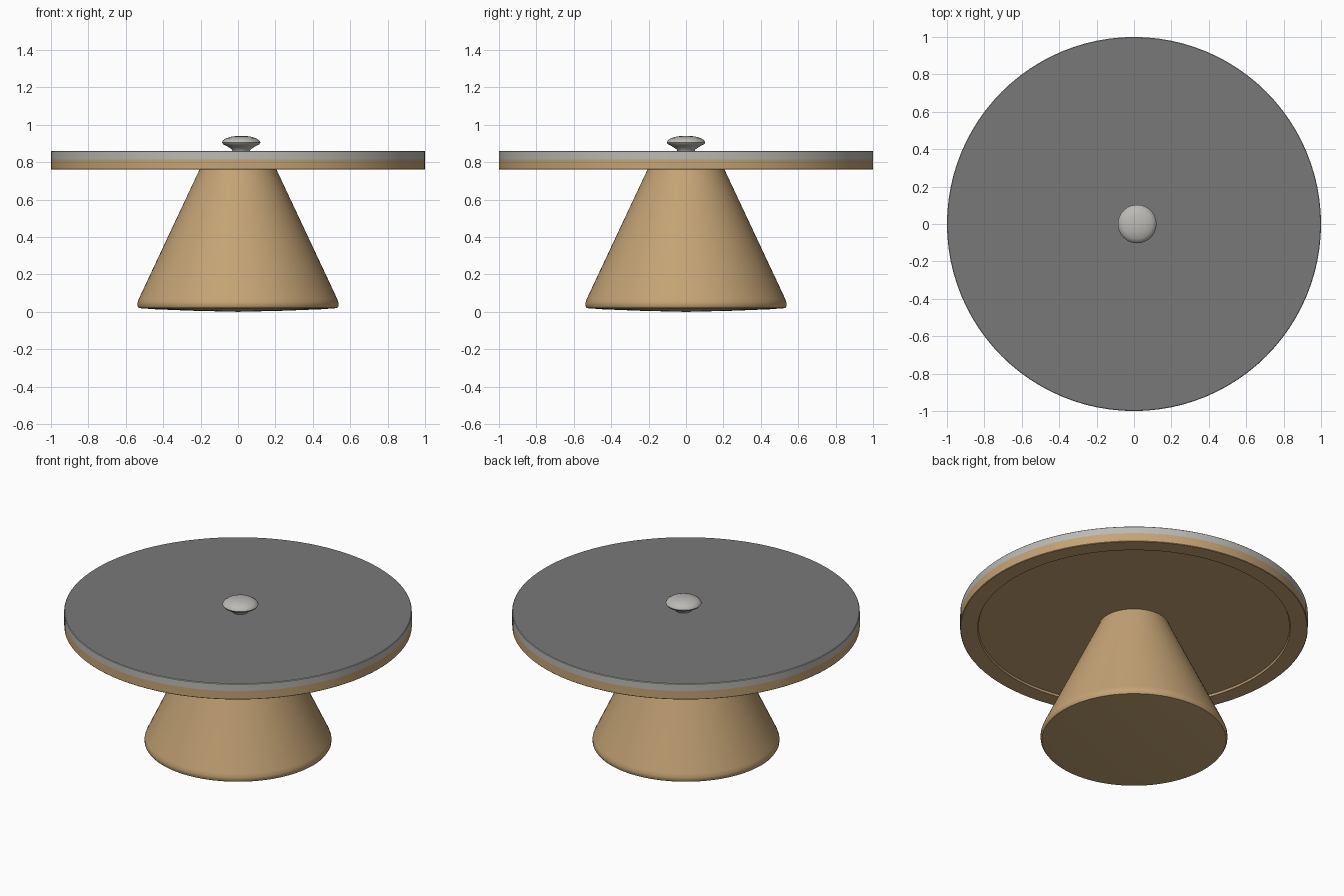
import bpy
import bmesh
import math

cube = bpy.data.objects.get("Cube")
if cube:
    bpy.data.objects.remove(cube, do_unlink=True)


def material(name, color):
    mat = bpy.data.materials.new(name)
    mat.use_nodes = True
    mat.diffuse_color = (*color, 1)
    for node in mat.node_tree.nodes:
        if node.type == 'BSDF_PRINCIPLED':
            node.inputs["Base Color"].default_value = (*color, 1)
            node.inputs["Roughness"].default_value = 0.6
    return mat


wood = material("warm wood", (0.56, 0.37, 0.18))
steel = material("light steel", (0.50, 0.49, 0.46))
dark_grey = material("lid grey", (0.19, 0.19, 0.19))


def lathe(name, profile, mats, x=0.0, segments=96):
    """Spin a bottom-to-top (radius, height) profile around a vertical axis."""
    bm = bmesh.new()
    verts = [bm.verts.new((r, 0, z)) for r, z in profile]
    edges = [bm.edges.new(pair) for pair in zip(verts, verts[1:])]
    bmesh.ops.spin(bm, geom=verts + edges, cent=(0, 0, 0), axis=(0, 0, 1),
                   angle=math.tau, steps=segments)
    bmesh.ops.remove_doubles(bm, verts=bm.verts, dist=1e-5)
    bmesh.ops.dissolve_degenerate(bm, edges=bm.edges, dist=1e-5)
    bmesh.ops.recalc_face_normals(bm, faces=bm.faces)
    mesh = bpy.data.meshes.new(name)
    bm.to_mesh(mesh)
    bm.free()
    for mat in mats:
        mesh.materials.append(mat)
    obj = bpy.data.objects.new(name, mesh)
    bpy.context.collection.objects.link(obj)
    obj.location.x = x
    bpy.ops.object.select_all(action='DESELECT')
    obj.select_set(True)
    bpy.context.view_layer.objects.active = obj
    bpy.ops.object.shade_smooth_by_angle(angle=math.radians(35))
    return obj


# Conical foot with a rounded lower rim and a slightly domed underside
lathe("pedestal", [(0, 0), (0.25, 0.006), (0.45, 0.014), (0.53, 0.02),
                   (0.537, 0.03), (0.537, 0.05), (0.53, 0.07),
                   (0.206, 0.76), (0.2, 0.78), (0, 0.78)], [wood])

# Wooden plate with a shallow recess underneath
lathe("plate", [(0, 0.772), (0.895, 0.772), (0.9, 0.76), (0.997, 0.76),
                (1, 0.763), (1, 0.815), (0, 0.815)], [wood])

# Flat lid: light rim with a darker top face
lid = lathe("lid", [(0, 0.815), (1, 0.815), (1, 0.857), (0.997, 0.86),
                    (0, 0.86)], [steel, dark_grey])
for face in lid.data.polygons:
    if face.normal.z > 0.9:
        face.material_index = 1

# Knob with a flared neck and a domed cap
lathe("knob", [(0, 0.858), (0.046, 0.858), (0.05, 0.868), (0.075, 0.885),
               (0.096, 0.895), (0.103, 0.905), (0.098, 0.916),
               (0.08, 0.928), (0.05, 0.937), (0.025, 0.94), (0, 0.941)],
      [steel], x=0.017, segments=48)
